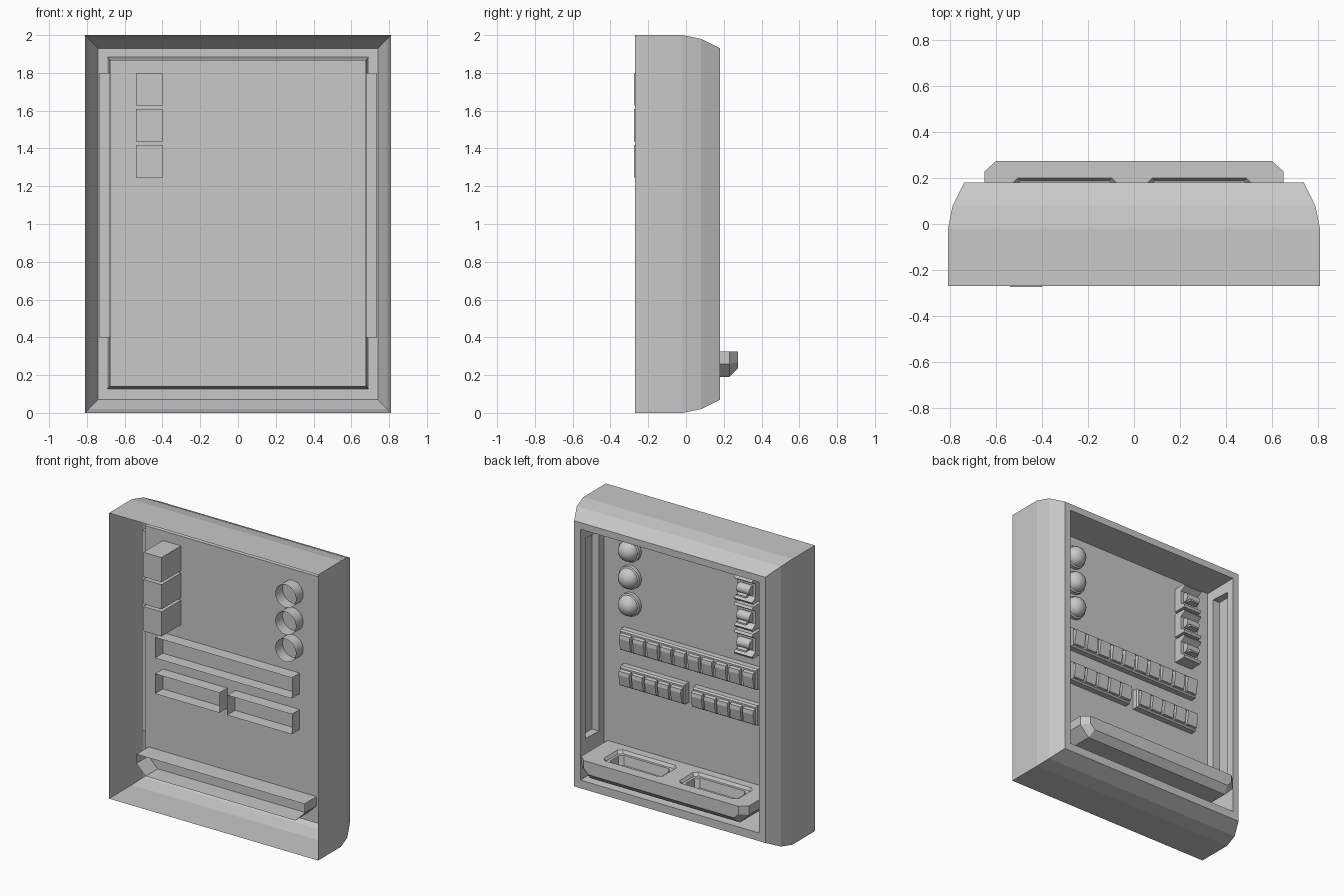
import bpy, bmesh, math

if "Cube" in bpy.data.objects:
    bpy.data.objects.remove(bpy.data.objects["Cube"])

grey = bpy.data.materials.new("plain_grey")
grey.diffuse_color = (0.58, 0.58, 0.58, 1)
grey.use_nodes = True
grey.node_tree.nodes["Principled BSDF"].inputs["Base Color"].default_value = grey.diffuse_color


def loft(bm, rings, start=False, end=False, closed=True):
    """Skin a list of point rings, with optional end caps."""
    vs = [[bm.verts.new(p) for p in r] for r in rings]
    n = len(vs[0])
    for a, b in zip(vs, vs[1:]):
        for i in range(n if closed else n - 1):
            j = (i + 1) % n
            bm.faces.new((a[i], a[j], b[j], b[i]))
    if start:
        bm.faces.new(vs[0][::-1])
    if end:
        bm.faces.new(vs[-1])


def finish(name, bm, smooth=False):
    bmesh.ops.remove_doubles(bm, verts=bm.verts, dist=0.0002)
    bmesh.ops.recalc_face_normals(bm, faces=bm.faces)
    me = bpy.data.meshes.new(name)
    bm.to_mesh(me)
    bm.free()
    me.materials.append(grey)
    ob = bpy.data.objects.new(name, me)
    bpy.context.collection.objects.link(ob)
    if smooth:
        bpy.context.view_layer.objects.active = ob
        ob.select_set(True)
        bpy.ops.object.shade_smooth_by_angle(angle=math.radians(35))
        ob.select_set(False)
    return ob


def rect(x0, x1, z0, z1, y):
    return [(x0, y, z0), (x1, y, z0), (x1, y, z1), (x0, y, z1)]


def prism(bm, profile, x0, x1):
    """Extrude a (y, z) profile along x."""
    loft(bm, [[(x, y, z) for y, z in profile] for x in (x0, x1)], True, True)


def circle(x, y, z, r, n=24):
    return [(x + r * math.cos(2 * math.pi * i / n), y,
             z + r * math.sin(2 * math.pi * i / n)) for i in range(n)]


# Casing: thin shell, open behind, rounded toward the +y side
bm = bmesh.new()
loft(bm, [rect(-w, w, z0, z1, y) for w, z0, z1, y in (
    (.81, 0, 2, -.27), (.81, 0, 2, -.02), (.79, .02, 1.98, .08),
    (.74, .07, 1.93, .18), (.692, .127, 1.883, .18))])
finish("casing", bm)

# Recess: mounting panel, top and bottom walls, side walls with long grooves
bm = bmesh.new()
outer = rect(-.692, .692, .127, 1.883, .18)
inner = rect(-.678, .678, .139, 1.867, -.06)
for a, b in ((0, 1), (2, 3)):
    loft(bm, [[outer[a], outer[b]], [inner[a], inner[b]]], closed=False)
loft(bm, [inner], end=True)
for s in (-1, 1):
    wall = [(s * .692, .18, .127), (s * .692, .18, 1.883),
            (s * .678, -.06, 1.867), (s * .678, -.06, .139)]
    yz = ((.13, .4), (.13, 1.8), (-.01, 1.8), (-.01, .4))
    mouth = [(s * (.678 + .014 * (y + .06) / .24), y, z) for y, z in yz]
    floor = [(s * .737, y, z) for y, z in yz]
    loft(bm, [wall, mouth, floor], end=True)
finish("recess_panel", bm)

# Tray: chamfered hollow shelf with two pockets in its top
bm = bmesh.new()
half = [(.65, .325), (.65, .26), (.58, .19)]
tip = [(.60, .325), (.60, .27), (.565, .235)]


def tray_ring(pts, y):
    return [(x, y, z) for x, z in pts] + [(-x, y, z) for x, z in reversed(pts)]


loft(bm, [tray_ring(half, -.195), tray_ring(half, .23), tray_ring(tip, .275)],
     end=True, closed=False)


def pocket_ring(cx, inset, z):
    w, y0, y1, c = .23 - inset, inset, .20 - inset, .025
    return [(cx - w + c, y0, z), (cx + w - c, y0, z), (cx + w, y0 + c, z),
            (cx + w, y1 - c, z), (cx + w - c, y1, z), (cx - w + c, y1, z),
            (cx - w, y1 - c, z), (cx - w, y0 + c, z)]


centres = (-.302, .285)
loops = [[(.65, -.195, .325), (.65, .23, .325), (.60, .275, .325),
          (-.60, .275, .325), (-.65, .23, .325), (-.65, -.195, .325)]]
loops += [pocket_ring(c, 0, .325) for c in centres]
edges = []
for lp in loops:
    vs = [bm.verts.new(p) for p in lp]
    edges += [bm.edges.new((vs[i - 1], vs[i])) for i in range(len(vs))]
bmesh.ops.triangle_fill(bm, use_beauty=True, edges=edges, normal=(0, 0, 1))
for c in centres:
    loft(bm, [pocket_ring(c, 0, .325), pocket_ring(c, .012, .305),
              pocket_ring(c, .03, .305), pocket_ring(c, .04, .24)], end=True)
finish("tray", bm)

# Key rows: hollow bars through the panel, each with a line of slanted keys
for name, x0, x1, z0, z1, count in (
        ("upper_key_row", -.54, .52, 1.01, 1.155, 10),
        ("lower_key_row_a", -.54, -.04, .76, .90, 5),
        ("lower_key_row_b", .02, .52, .76, .90, 5)):
    bm = bmesh.new()
    loft(bm, [rect(x0, x1, z0, z1, -.148), rect(x0, x1, z0, z1, -.02),
              rect(x0 + .008, x1 - .008, z0 + .01, z1 - .01, -.01)], end=True)
    pitch = (x1 - x0) / count
    for i in range(count):
        cx = x0 + pitch * (i + .5)
        prism(bm, [(-.012, z0 + .012), (.004, z0 + .015), (.018, z1 - .05),
                   (.014, z1 - .025), (-.012, z1 - .02)],
              cx - .041, cx + .041)
    finish(name, bm)

# Dome buttons and lever switches, three of each
for i, zc in enumerate((1.71, 1.52, 1.33)):
    bm = bmesh.new()
    prof = [(.08, -.14), (.08, -.035), (.07, -.03)]
    prof += [(.07 * math.cos(t), -.03 + .06 * math.sin(t))
             for t in (math.radians(a) for a in (18, 36, 54, 70, 82))]
    loft(bm, [circle(.467, y, zc, r) for r, y in prof], end=True)
    finish(f"dome_button_{i + 1}", bm, True)

    bm = bmesh.new()
    z = zc + .003
    prism(bm, [(-.275, z - .086), (.03, z - .086), (.04, z - .07), (0, z - .045),
               (0, z + .045), (.04, z + .07), (.03, z + .086), (-.275, z + .086)],
          -.54, -.40)
    finish(f"switch_housing_{i + 1}", bm)
    bm = bmesh.new()
    drum = [(.012 + .034 * math.cos(math.pi * k / 8),
             z + .034 * math.sin(math.pi * k / 8)) for k in range(16)]
    prism(bm, drum, -.52, -.42)
    prism(bm, [(.02, z - .035), (.06, z - .04), (.06, z - .028), (.02, z - .015)],
          -.505, -.435)
    finish(f"switch_lever_{i + 1}", bm, True)
